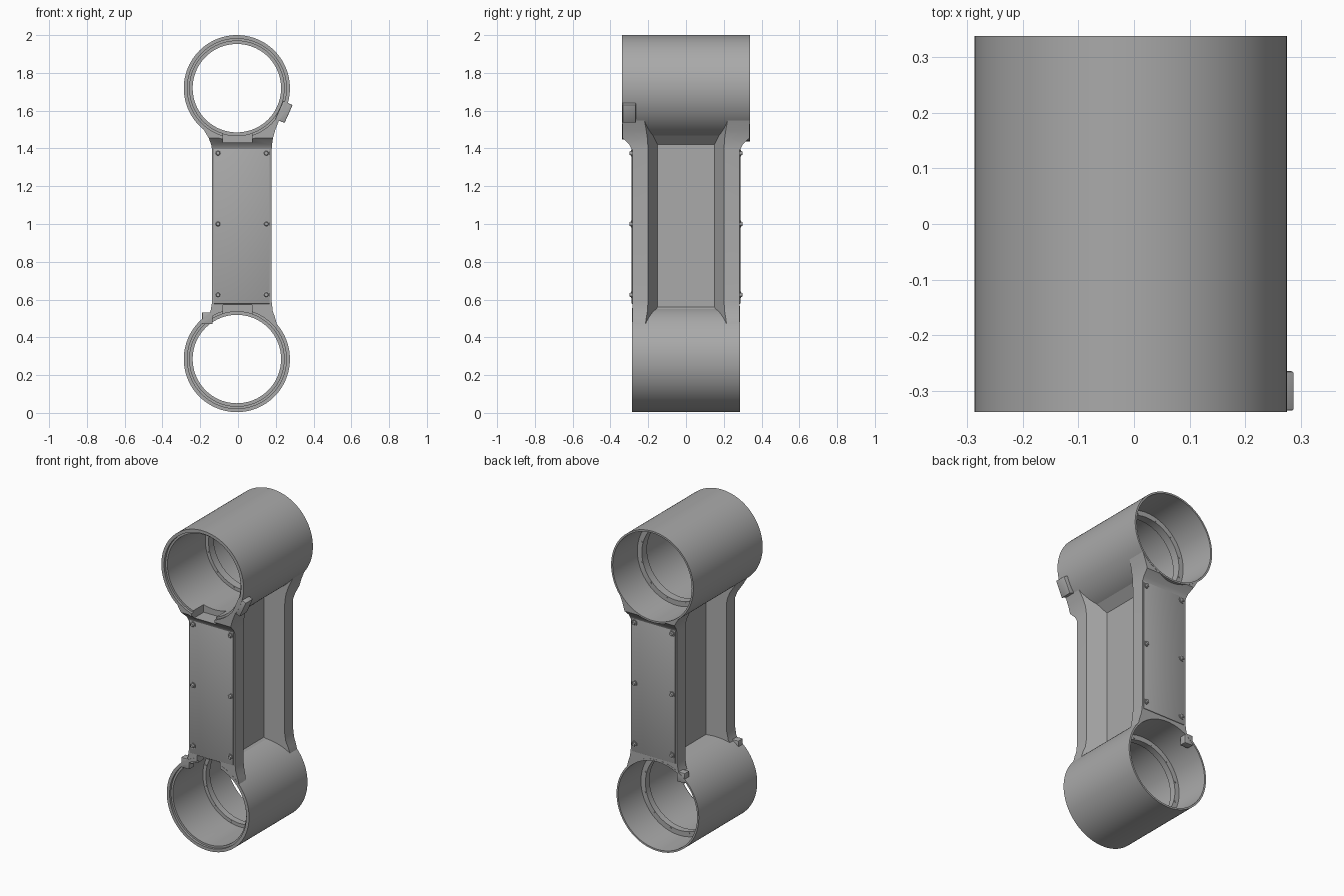
import bpy, bmesh, math
from mathutils import Matrix, Vector

cube = bpy.data.objects.get("Cube")
if cube:
    bpy.data.objects.remove(cube, do_unlink=True)

metal = bpy.data.materials.new("plain grey")
metal.use_nodes = True
GREY = (0.4, 0.4, 0.4, 1)
metal.diffuse_color = GREY
metal.node_tree.nodes["Principled BSDF"].inputs["Base Color"].default_value = GREY


def finish(name, bm):
    """Turn a bmesh into a named grey object."""
    bmesh.ops.recalc_face_normals(bm, faces=bm.faces)
    mesh = bpy.data.meshes.new(name)
    bm.to_mesh(mesh)
    bm.free()
    mesh.materials.append(metal)
    obj = bpy.data.objects.new(name, mesh)
    bpy.context.collection.objects.link(obj)
    return obj


def box(name, lo, hi, turn=0.0, bevel=0.0):
    """Box between two corners, turned about its own y axis."""
    lo, hi = Vector(lo), Vector(hi)
    bm = bmesh.new()
    bmesh.ops.create_cube(bm, size=1)
    size = Matrix.Diagonal((*(hi - lo), 1))
    bm.transform(Matrix.Translation((lo + hi) / 2) @ Matrix.Rotation(turn, 4, 'Y') @ size)
    if bevel:
        bmesh.ops.bevel(bm, geom=bm.edges[:], offset=bevel, segments=2, affect='EDGES', profile=0.5)
    return finish(name, bm)


def lathe(name, profile, x, z, steps=96):
    """Spin a closed (radius, y) outline around the y axis."""
    bm = bmesh.new()
    rings = []
    for i in range(steps):
        a = math.tau * i / steps
        rings.append([bm.verts.new((x + r * math.cos(a), y, z + r * math.sin(a))) for r, y in profile])
    n = len(profile)
    for i in range(steps):
        a, b = rings[i], rings[(i + 1) % steps]
        for j in range(n):
            k = (j + 1) % n
            bm.faces.new((a[j], a[k], b[k], b[j]))
    return finish(name, bm)


def rod(name, x, z, r, y0, y1, steps=24, tip=1.0):
    """Cylinder along y, narrowed at the y1 end by tip."""
    bm = bmesh.new()
    bmesh.ops.create_cone(bm, cap_ends=True, segments=steps, radius1=r, radius2=r * tip, depth=abs(y1 - y0))
    turn = math.pi / 2 if y1 < y0 else -math.pi / 2
    bm.transform(Matrix.Translation((x, (y0 + y1) / 2, z)) @ Matrix.Rotation(turn, 4, 'X'))
    return finish(name, bm)


def cut(target, cutters):
    """Subtract the cutters, then remove them."""
    bpy.context.view_layer.objects.active = target
    for c in cutters:
        mod = target.modifiers.new("cut", 'BOOLEAN')
        mod.operation, mod.solver, mod.object = 'DIFFERENCE', 'EXACT', c
        bpy.ops.object.modifier_apply(modifier=mod.name)
        bpy.data.objects.remove(c, do_unlink=True)


def recess(sign, floor, mouth):
    """Tapered pocket cutter in one side of the column."""
    bm = bmesh.new()
    for x, y, z0, z1 in ((floor, 0.15, 0.56, 1.42), (mouth + sign * 0.1, 0.25, 0.42, 1.62)):
        for sy in (-y, y):
            for z in (z0, z1):
                bm.verts.new((x, sy, z))
    bmesh.ops.convex_hull(bm, input=bm.verts)
    return finish("recess_cutter", bm)


def notch(z0, z1):
    return box("notch_cutter", (-0.08, -0.4, z0), (0.075, -0.22, z1))


CX = -0.006
UP_Z, LOW_Z = 1.719, 0.285
UP_NOTCH, LOW_NOTCH = (1.432, 1.52), (0.48, 0.572)

# Column: rectangular sections lofted upward, flaring into both rings
sections = [(0.38, -0.205, 0.218, 0.284), (0.46, -0.187, 0.208, 0.284), (0.505, -0.163, 0.196, 0.284),
            (0.54, -0.145, 0.184, 0.284), (0.59, -0.137, 0.178, 0.284), (1.39, -0.137, 0.178, 0.284),
            (1.42, -0.142, 0.18, 0.3), (1.455, -0.155, 0.185, 0.336), (1.5, -0.182, 0.198, 0.336),
            (1.56, -0.21, 0.222, 0.336)]
bm = bmesh.new()
loops = [[bm.verts.new(p) for p in ((x0, -y, z), (x1, -y, z), (x1, y, z), (x0, y, z))]
         for z, x0, x1, y in sections]
for a, b in zip(loops, loops[1:]):
    for j in range(4):
        k = (j + 1) % 4
        bm.faces.new((a[j], a[k], b[k], b[j]))
bm.faces.new(loops[0])
bm.faces.new(loops[-1])
column = finish("column", bm)
cut(column, [recess(1, 0.072, 0.178), recess(-1, -0.03, -0.137),
             rod("bore_cutter", CX, UP_Z, 0.272, -0.5, 0.5, 96),
             rod("bore_cutter", CX, LOW_Z, 0.272, -0.5, 0.5, 96),
             notch(*UP_NOTCH), notch(*LOW_NOTCH)])

# Rings: outer wall, stepped front lip and inner bolt flange
for name, z, half, f0, f1, slot in (("upper", UP_Z, 0.338, 0.055, 0.105, UP_NOTCH),
                                    ("lower", LOW_Z, 0.285, 0.03, 0.07, LOW_NOTCH)):
    R = 0.281
    profile = [(R, -half), (R, half), (0.27, half), (0.265, f1), (0.234, f1), (0.234, f0),
               (0.255, f0), (0.25, 0.03 - half), (0.25, 0.015 - half), (0.262, 0.015 - half), (0.262, -half)]
    ring = lathe(name + "_ring", profile, CX, z)
    cut(ring, [notch(*slot)])
    # Small bolts on both faces of the flange
    for i in range(12):
        a = math.tau * (i + 0.5) / 12
        rod(name + "_flange_bolt", CX + 0.245 * math.cos(a), z + 0.245 * math.sin(a),
            0.006, f0 - 0.003, f1 + 0.003, 10)

# Cover plates with domed screws, front and back
for side, name in ((-1, "front"), (1, "back")):
    ys = sorted((side * 0.27, side * 0.288))
    box(name + "_cover", (-0.128, ys[0], 0.577), (0.168, ys[1], 1.425), bevel=0.003)
    for x in (-0.106, 0.15):
        for z in (0.625, 1.0, 1.375):
            rod(name + "_screw_washer", x, z, 0.018, side * 0.28, side * 0.292)
            rod(name + "_screw_head", x, z, 0.013, side * 0.29, side * 0.3, 16, 0.7)

# Latch block on the upper ring, lying along its tangent
box("latch_block", (0.216, -0.336, 1.541), (0.27, -0.265, 1.645), math.radians(24), 0.004)

# Small stops beside the foot of the column
for y in (-0.262, 0.262):
    box("stop_tab", (-0.19, y - 0.022, 0.47), (-0.135, y + 0.022, 0.532), 0, 0.003)

# Smooth shading with sharp edges kept
bpy.ops.object.select_all(action='DESELECT')
for obj in bpy.context.scene.objects:
    if obj.type == 'MESH':
        obj.select_set(True)
        bpy.context.view_layer.objects.active = obj
bpy.ops.object.shade_smooth_by_angle(angle=math.radians(30))
